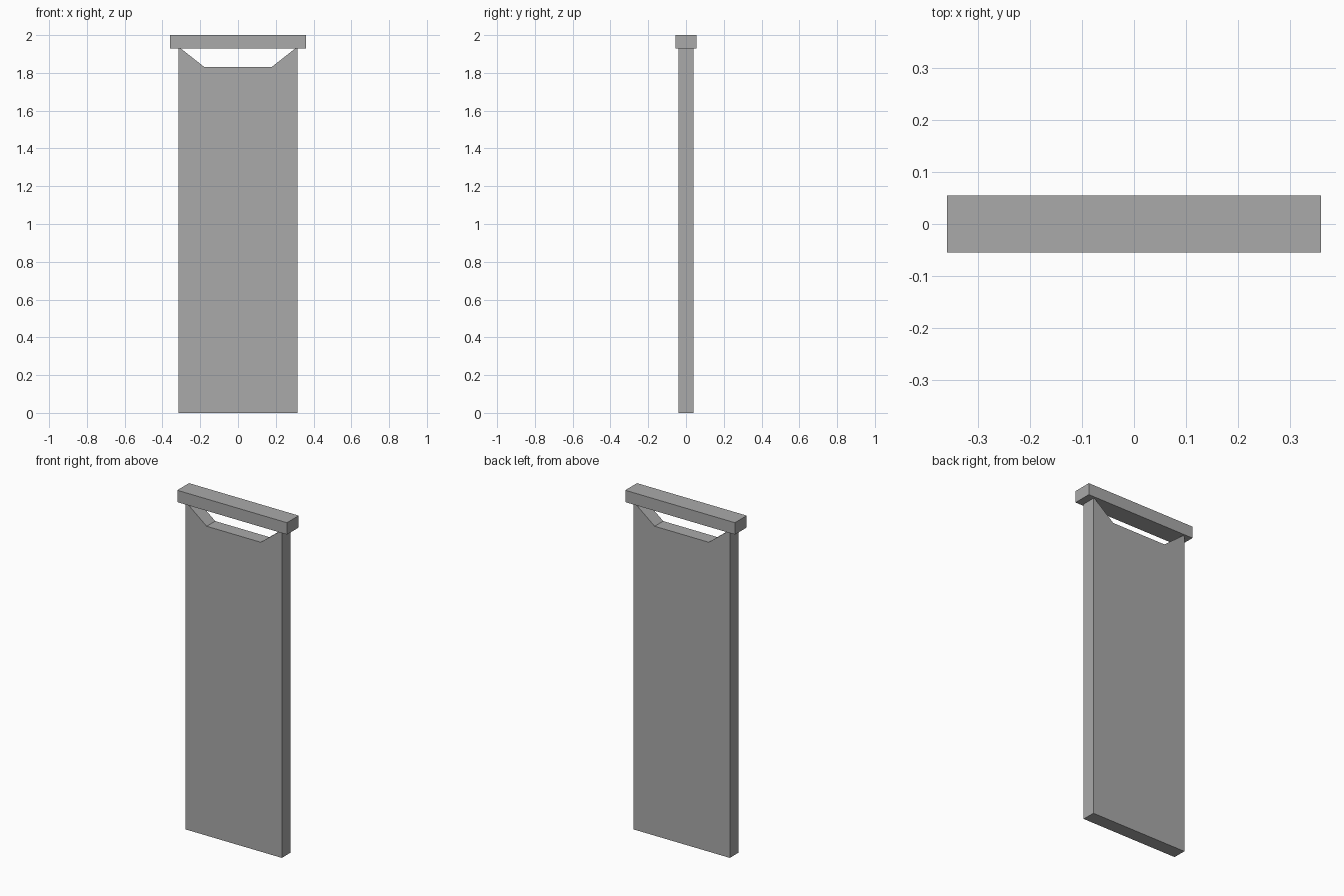
import bpy
import bmesh

cube = bpy.data.objects.get("Cube")
if cube:
    bpy.data.objects.remove(cube, do_unlink=True)

# Single flat grey
grey = bpy.data.materials.new("plain_grey")
grey.use_nodes = True
colour = (0.4, 0.4, 0.4, 1)
grey.diffuse_color = colour
grey.node_tree.nodes["Principled BSDF"].inputs["Base Color"].default_value = colour


def slab(name, outline, depth):
    """Extrude an x-z outline along y, centred on y = 0."""
    bm = bmesh.new()
    face = bm.faces.new([bm.verts.new((x, -depth / 2, z)) for x, z in outline])
    moved = bmesh.ops.extrude_face_region(bm, geom=[face])["geom"]
    verts = [v for v in moved if isinstance(v, bmesh.types.BMVert)]
    bmesh.ops.translate(bm, verts=verts, vec=(0, depth, 0))
    bmesh.ops.recalc_face_normals(bm, faces=bm.faces)
    mesh = bpy.data.meshes.new(name)
    bm.to_mesh(mesh)
    bm.free()
    mesh.materials.append(grey)
    obj = bpy.data.objects.new(name, mesh)
    bpy.context.collection.objects.link(obj)
    return obj


def mirrored(half):
    """Close a right-hand half outline with its mirror image."""
    return half + [(-x, z) for x, z in reversed(half)]


# Tall panel with a sloped notch for the hand opening
slab("panel", mirrored([(0.315, 0), (0.315, 1.93), (0.304, 1.93), (0.177, 1.83)]), 0.08)

# Bar across the top
slab("top_bar", mirrored([(0.359, 1.93), (0.359, 2)]), 0.11)
